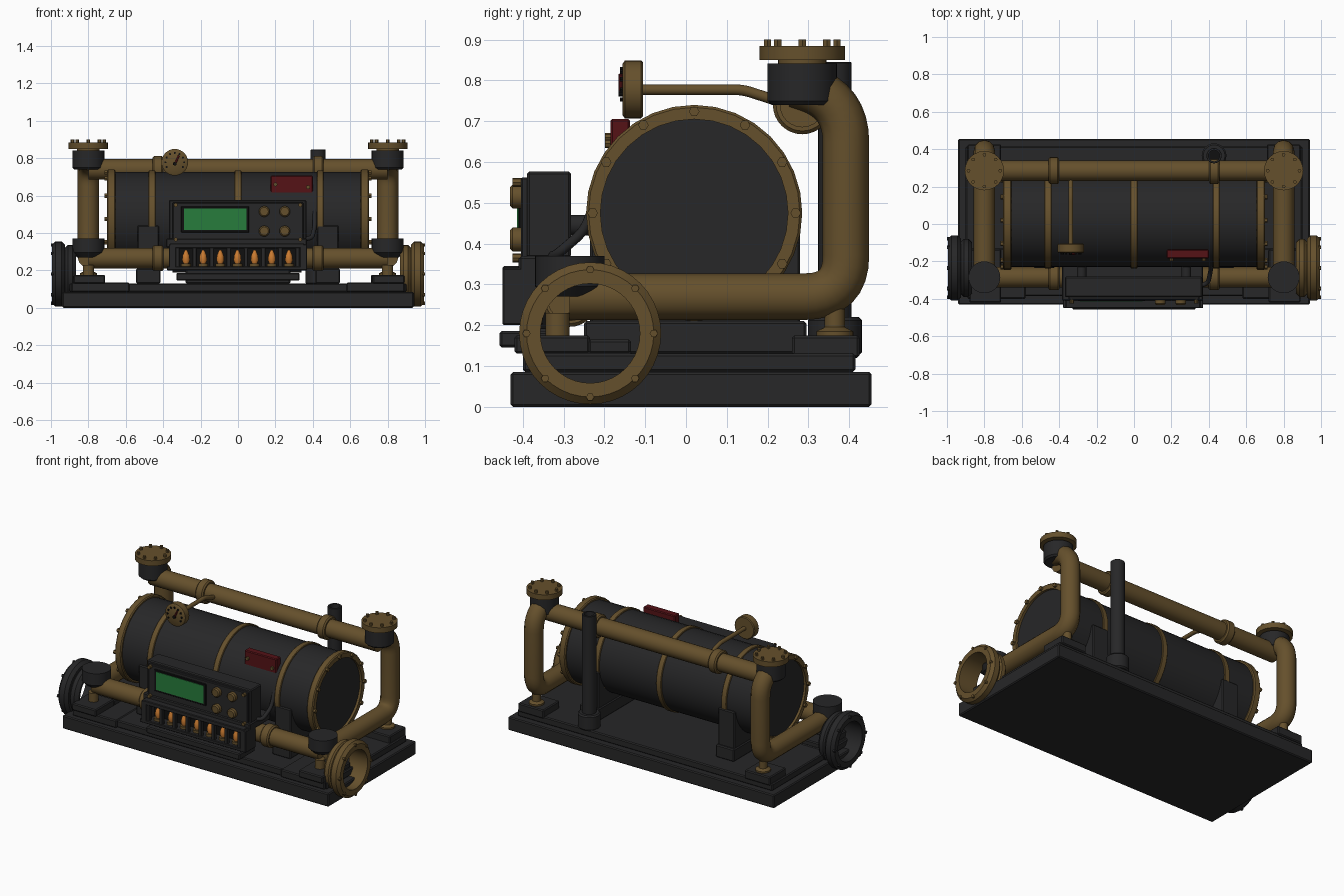
import bpy, bmesh, math
from mathutils import Vector

old = bpy.data.objects.get("Cube")
if old:
    bpy.data.objects.remove(old, do_unlink=True)


def material(name, rgb):
    m = bpy.data.materials.new(name)
    m.use_nodes = True
    m.diffuse_color = (*rgb, 1)
    bsdf = m.node_tree.nodes["Principled BSDF"]
    bsdf.inputs["Base Color"].default_value = (*rgb, 1)
    bsdf.inputs["Roughness"].default_value = 0.6
    return m


IRON = material("dark iron", (0.02, 0.02, 0.021))
BRASS = material("aged brass", (0.13, 0.08, 0.025))
RED = material("warning red", (0.09, 0.006, 0.008))
GREEN = material("screen green", (0.02, 0.2, 0.045))
GLOW = material("glowing orange", (0.6, 0.2, 0.03))
BLACK = material("black", (0.005, 0.005, 0.005))


def finish(name, bm, mat, smooth=True):
    bmesh.ops.recalc_face_normals(bm, faces=bm.faces)
    me = bpy.data.meshes.new(name)
    bm.to_mesh(me)
    bm.free()
    ob = bpy.data.objects.new(name, me)
    bpy.context.collection.objects.link(ob)
    me.materials.append(mat)
    if smooth:
        bpy.ops.object.select_all(action='DESELECT')
        ob.select_set(True)
        bpy.context.view_layer.objects.active = ob
        bpy.ops.object.shade_smooth_by_angle(angle=math.radians(35))
    return ob


def box(name, x, y, z, mat, bevel=0.006):
    """Box from (min, max) pairs."""
    bm = bmesh.new()
    bmesh.ops.create_cube(bm, size=1)
    for v in bm.verts:
        v.co = [lo + (c + 0.5) * (hi - lo) for c, (lo, hi) in zip(v.co, (x, y, z))]
    ob = finish(name, bm, mat, False)
    if bevel:
        mod = ob.modifiers.new("edge", 'BEVEL')
        mod.width, mod.segments = bevel, 1
    return ob


def lathe(name, centre, axis, profile, mat, sides=32):
    """Spin (radius, distance) points about an axis through centre."""
    bm = bmesh.new()
    turn = Vector(axis).to_track_quat('Z', 'Y')
    rings = []
    for r, d in profile:
        rings.append([bm.verts.new(turn @ Vector((r * math.cos(a), r * math.sin(a), d)) + Vector(centre))
                      for a in (math.tau * i / sides for i in range(sides))])
    closed = profile[0] == profile[-1]
    for a, b in zip(rings, rings[1:]):
        for i in range(sides):
            j = (i + 1) % sides
            bm.faces.new((a[i], a[j], b[j], b[i]))
    if closed:
        bmesh.ops.remove_doubles(bm, verts=bm.verts, dist=1e-5)
    else:
        bm.faces.new(rings[0])
        bm.faces.new(rings[-1])
    return finish(name, bm, mat)


def rod(name, centre, axis, r, d0, d1, mat, sides=24):
    return lathe(name, centre, axis, [(r, d0), (r, d1)], mat, sides)


def ring(name, centre, axis, r0, r1, d0, d1, mat, sides=32, c=0.008):
    return lathe(name, centre, axis, [(r0, d0), (r1 - c, d0), (r1, d0 + c), (r1, d1 - c),
                                      (r1 - c, d1), (r0, d1), (r0, d0)], mat, sides)


def bolts(name, centre, axis, count, radius, r, d0, d1, mat):
    """Circle of hexagonal bolt heads."""
    turn = Vector(axis).to_track_quat('Z', 'Y')
    for i in range(count):
        a = math.tau * i / count
        off = turn @ Vector((radius * math.cos(a), radius * math.sin(a), 0))
        rod(name, Vector(centre) + off, axis, r, d0, d1, mat, 6)


def pipe(name, points, r, mat, fillet=0.1, steps=8):
    """Round tube along a path with rounded corners."""
    pts = [Vector(p) for p in points]
    path = [pts[0]]
    for a, b, c in zip(pts, pts[1:], pts[2:]):
        p = b + (a - b).normalized() * fillet
        q = b + (c - b).normalized() * fillet
        path += [p * (1 - t) ** 2 + b * 2 * t * (1 - t) + q * t * t for t in (i / steps for i in range(steps + 1))]
    path.append(pts[-1])
    cu = bpy.data.curves.new(name, 'CURVE')
    cu.dimensions, cu.bevel_depth, cu.bevel_resolution, cu.use_fill_caps = '3D', r, 4, True
    sp = cu.splines.new('POLY')
    sp.points.add(len(path) - 1)
    for s, p in zip(sp.points, path):
        s.co = (*p, 1)
    cu.materials.append(mat)
    ob = bpy.data.objects.new(name, cu)
    bpy.context.collection.objects.link(ob)


X, Y, Z, FRONT = (1, 0, 0), (0, 1, 0), (0, 0, 1), (0, -1, 0)

# Stepped base
box("base", (-0.94, 0.94), (-0.43, 0.455), (0, 0.085), IRON)
box("base_step", (-0.9, 0.9), (-0.385, 0.415), (0.085, 0.13), IRON)

# Tank with bands
TANK = (0, 0.02, 0.475)
rod("tank", TANK, X, 0.25, -0.685, 0.685, IRON, 40)
for x in (-0.46, 0, 0.44):
    ring("tank_band", (x, *TANK[1:]), X, 0.24, 0.258, -0.018, 0.018, BRASS, 40, 0.003)
for s in (-1, 1):
    side = (s, 0, 0)
    ring("tank_end_ring", TANK, side, 0.23, 0.265, 0.655, 0.7, BRASS, 32, 0.006)
    bolts("tank_end_bolt", TANK, side, 12, 0.249, 0.013, 0.69, 0.713, BRASS)
    # Saddle under the tank
    box("saddle", (s * 0.48 - 0.058, s * 0.48 + 0.058), (-0.235, 0.28), (0.13, 0.44), IRON)
    box("saddle_foot", (s * 0.48 - 0.065, s * 0.48 + 0.065), (-0.25, 0.295), (0.13, 0.21), IRON)

# Long pipes
UP_Y, UP_Z, LOW_Y, LOW_Z = 0.285, 0.74, -0.285, 0.265
rod("upper_pipe", (0, UP_Y, UP_Z), X, 0.055, -0.8, 0.8, BRASS)
rod("lower_pipe", (0, LOW_Y, LOW_Z), X, 0.055, -0.8, 0.8, BRASS)
for x in (-0.428, 0.428):
    ring("upper_collar", (x, UP_Y, UP_Z), X, 0.05, 0.072, -0.028, 0.028, BRASS)
    ring("lower_collar", (x, LOW_Y, LOW_Z), X, 0.05, 0.069, -0.03, 0.03, BRASS)

# Corner fittings
for s in (-1, 1):
    x = s * 0.8
    pipe("corner_pipe", [(x, LOW_Y, 0.27), (x, 0.392, 0.27), (x, 0.392, 0.75), (x, 0.27, 0.79)],
         0.057, BRASS, 0.1)
    lathe("upper_cup", (x, UP_Y, 0), Z, [(0.075, 0.74), (0.085, 0.75), (0.085, 0.842)], IRON)
    rod("cap_neck", (x, UP_Y, 0), Z, 0.06, 0.84, 0.855, BRASS)
    rod("cap_flange", (x, UP_Y, 0), Z, 0.105, 0.85, 0.884, BRASS)
    bolts("cap_bolt", (x, UP_Y, 0), Z, 8, 0.085, 0.01, 0.88, 0.9, BRASS)
    lathe("lower_cup", (x, LOW_Y, 0), Z, [(0.06, 0.27), (0.085, 0.295), (0.085, 0.37)], IRON)
    # Mounting pads and feet
    box("rear_pad", (x - 0.09, x + 0.09), (0.26, 0.425), (0.12, 0.175), IRON)
    lathe("rear_foot", (x, 0.365, 0), Z, [(0.045, 0.17), (0.045, 0.185), (0.025, 0.195), (0.025, 0.24)], BRASS)
    a, b = sorted((s * 0.58, s * 0.89))
    box("front_plate", (a, b), (-0.4, -0.13), (0.085, 0.135), IRON)
    box("front_pad", (x - 0.08, x + 0.09), (-0.42, -0.235), (0.13, 0.175), IRON)
    box("side_pad", (x - 0.08, x + 0.09), (-0.24, -0.135), (0.13, 0.165), IRON)
    rod("front_foot", (x, -0.315, 0), Z, 0.03, 0.17, 0.23, BRASS)
    # Large open side flange
    mat = BRASS if s > 0 else IRON
    hub = (0, -0.235, 0.18)
    ring("side_flange", hub, (s, 0, 0), 0.122, 0.174, 0.925, 0.995, mat, 40, 0.018)
    ring("side_flange_back", hub, (s, 0, 0), 0.122, 0.155, 0.865, 0.93, mat, 40, 0.02)
    bolts("side_flange_bolt", hub, (s, 0, 0), 8, 0.156, 0.01, 0.97, 1.0, mat)

# Exhaust post
POST = (0.428, 0.365, 0)
ring("exhaust_post", POST, Z, 0.03, 0.041, 0.13, 0.845, IRON, 24, 0.002)
rod("post_core", POST, Z, 0.031, 0.13, 0.78, BLACK)
ring("post_socket", POST, Z, 0.035, 0.066, 0.125, 0.22, IRON)

# Control panel
box("panel_box", (-0.37, 0.365), (-0.39, -0.282), (0.365, 0.577), IRON)
box("panel_face", (-0.35, 0.35), (-0.405, -0.385), (0.345, 0.562), IRON, 0.004)
box("screen_frame", (-0.305, 0.06), (-0.411, -0.4), (0.403, 0.542), BLACK, 0.003)
box("screen", (-0.29, 0.045), (-0.414, -0.41), (0.415, 0.53), GREEN, 0)
for x in (0.14, 0.25):
    for z in (0.41, 0.515):
        lathe("knob", (x, 0, z), FRONT, [(0.029, 0.4), (0.029, 0.425), (0.022, 0.432)], BRASS)
for x in (-0.333, 0.333):
    for z in (0.365, 0.55):
        rod("panel_screw", (x, 0, z), FRONT, 0.011, 0.4, 0.425, BRASS, 8)
for x in (-0.28, 0.28):
    rod("panel_arm", (x, 0, 0.445), Y, 0.025, -0.3, -0.2, IRON)

# Rack of glowing tubes
box("rack_top", (-0.385, 0.37), (-0.41, -0.2), (0.322, 0.37), IRON)
box("rack_upper_rail", (-0.365, 0.355), (-0.45, -0.38), (0.318, 0.345), IRON, 0.004)
box("rack_lower_rail", (-0.38, 0.37), (-0.45, -0.35), (0.2, 0.222), IRON, 0.004)
box("rack_back", (-0.35, 0.34), (-0.37, -0.34), (0.19, 0.33), BLACK, 0)
box("rack_plate", (-0.33, 0.33), (-0.457, -0.3), (0.145, 0.186), IRON)
box("rack_support", (-0.28, 0.28), (-0.38, -0.3), (0.13, 0.21), IRON)
for s in (-1, 1):
    box("rack_end", (s * 0.35 - 0.02, s * 0.35 + 0.02), (-0.45, -0.35), (0.2, 0.34), IRON, 0.004)
for i in range(7):
    x = -0.278 + i * 0.0917
    lathe("tube_flame", (x, -0.405, 0), Z,
          [(0.013, 0.235), (0.021, 0.255), (0.018, 0.28), (0.007, 0.308)], GLOW, 12)
    rod("tube_socket", (x, -0.405, 0), Z, 0.026, 0.215, 0.238, BRASS, 12)
for i in range(8):
    x = -0.324 + i * 0.0917
    box("rack_bar", (x - 0.012, x + 0.012), (-0.447, -0.425), (0.205, 0.335), IRON, 0.003)

# Pressure gauge on its stem
GAUGE = (-0.338, 0, 0.778)
lathe("gauge_body", GAUGE, FRONT, [(0.066, 0.105), (0.071, 0.11), (0.071, 0.15), (0.062, 0.156)], BRASS)
for i in range(9):
    a = math.radians(-30 + i * 30)
    rod("gauge_mark", (GAUGE[0] + 0.05 * math.cos(a), 0, GAUGE[2] + 0.05 * math.sin(a)),
        FRONT, 0.006, 0.15, 0.162, BLACK, 6)
pipe("gauge_needle", [(GAUGE[0], -0.16, 0.765), (GAUGE[0] + 0.022, -0.16, 0.815)], 0.005, RED)
rod("gauge_hub", (GAUGE[0], 0, 0.77), FRONT, 0.01, 0.15, 0.166, BLACK, 10)
pipe("gauge_stem", [(GAUGE[0], -0.11, 0.777), (GAUGE[0], 0.14, 0.777), (GAUGE[0], 0.27, 0.735)],
     0.013, BRASS, 0.02)

# Warning plate on the tank
box("warning_plate", (0.175, 0.4), (-0.185, -0.137), (0.61, 0.706), RED, 0.005)
for x, z in ((0.2, 0.66), (0.375, 0.645)):
    rod("warning_plate_screw", (x, 0, z), FRONT, 0.011, 0.18, 0.198, BRASS, 8)

# Cable from panel to tank
pipe("cable", [(0.34, -0.33, 0.37), (0.395, -0.32, 0.37), (0.41, -0.25, 0.43), (0.41, -0.2, 0.56)],
     0.012, IRON, 0.03)
